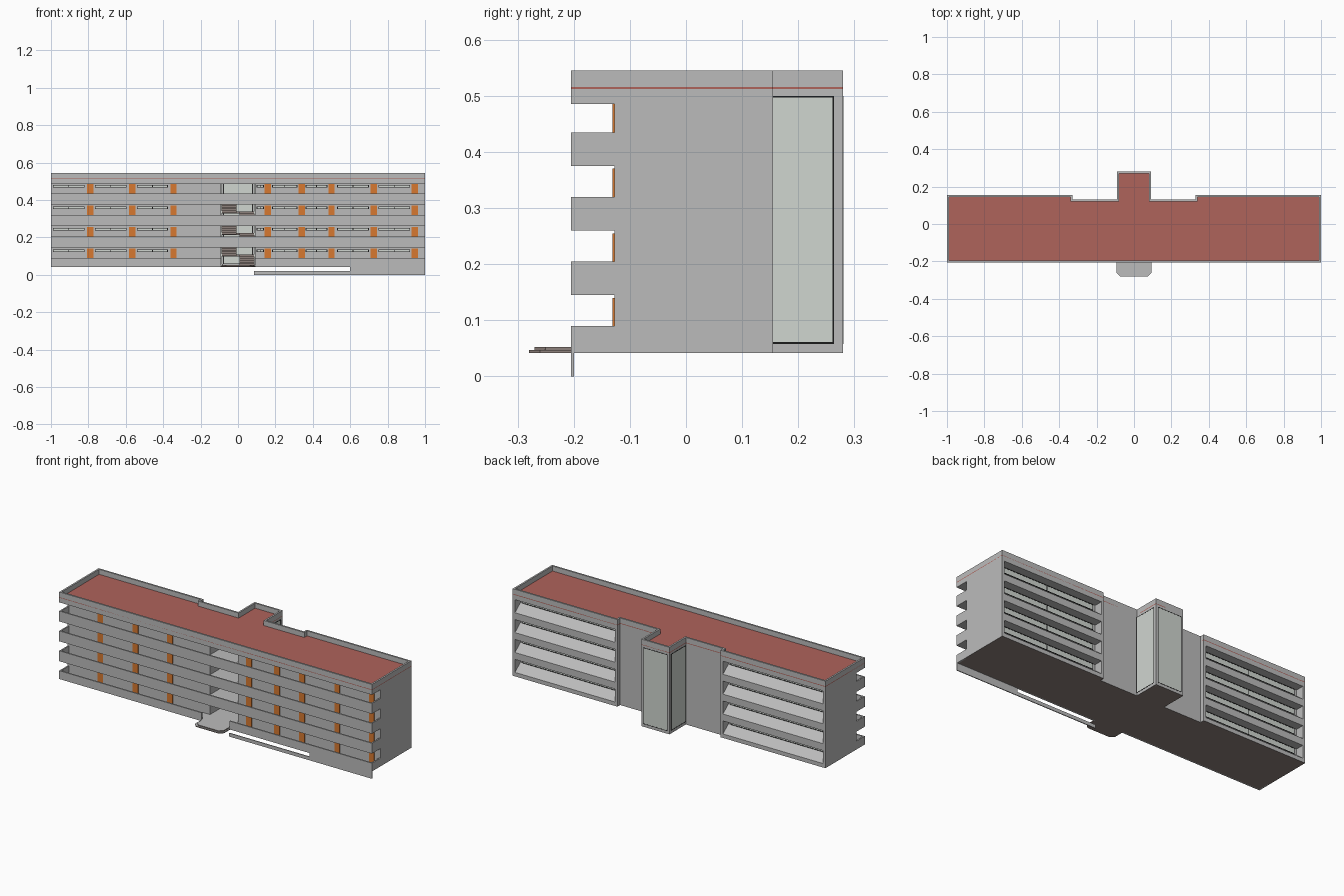
import bpy, bmesh

if "Cube" in bpy.data.objects:
    bpy.data.objects.remove(bpy.data.objects["Cube"])


def material(name, r, g, b):
    m = bpy.data.materials.new(name)
    m.diffuse_color = (r, g, b, 1)
    m.use_nodes = True
    m.node_tree.nodes["Principled BSDF"].inputs["Base Color"].default_value = m.diffuse_color
    return m


WALL = material("grey_concrete", .50, .50, .50)
ROOF = material("red_roof", .43, .125, .105)
GLASS = material("pale_glass", .63, .67, .63)
FRAME = material("black_frame", .01, .01, .01)
DOOR = material("orange_wood", .68, .19, .03)
STONE = material("brown_stone", .27, .22, .20)


def finish(name, bm, *mats):
    me = bpy.data.meshes.new(name)
    bm.to_mesh(me)
    bm.free()
    for m in mats:
        me.materials.append(m)
    ob = bpy.data.objects.new(name, me)
    bpy.context.collection.objects.link(ob)
    return ob


def add_prism(bm, pts, vec):
    """Extrude a flat polygon of 3D points along vec."""
    n = len(pts)
    a = [bm.verts.new(p) for p in pts]
    b = [bm.verts.new([p[i] + vec[i] for i in range(3)]) for p in pts]
    faces = [bm.faces.new(a), bm.faces.new(b)]
    faces += [bm.faces.new((a[i], a[(i + 1) % n], b[(i + 1) % n], b[i])) for i in range(n)]
    bmesh.ops.recalc_face_normals(bm, faces=faces)


def prism(name, pts, z0, z1, mat):
    bm = bmesh.new()
    add_prism(bm, [(x, y, z0) for x, y in pts], (0, 0, z1 - z0))
    return finish(name, bm, mat)


def boxes(name, items, mat):
    """Each item is (x0, x1, y0, y1, z0, z1)."""
    bm = bmesh.new()
    for x0, x1, y0, y1, z0, z1 in items:
        x0, x1 = min(x0, x1), max(x0, x1)
        add_prism(bm, [(x0, y0, z0), (x1, y0, z0), (x1, y1, z0), (x0, y1, z0)], (0, 0, z1 - z0))
    return finish(name, bm, mat)


def mirrored(items):
    return items + [(-i[1], -i[0]) + tuple(i[2:]) for i in items]


def bars(x0, x1, y0, y1, z0, z1, t=.004, e=.001):
    """Frame bars around a thin pane; the pane lies across its thinner axis."""
    if x1 - x0 > y1 - y0:
        y0, y1 = y0 - e, y1 + e
        sides = [(x0, x0 + t, y0, y1, z0, z1), (x1 - t, x1, y0, y1, z0, z1)]
    else:
        x0, x1 = x0 - e, x1 + e
        sides = [(x0, x1, y0, y0 + t, z0, z1), (x0, x1, y1 - t, y1, z0, z1)]
    return sides + [(x0, x1, y0, y1, z0, z0 + t), (x0, x1, y0, y1, z1 - t, z1)]


F, PITCH = -.205, .115          # front plane, storey height
COR, BACK, REC, TOW = -.127, .155, .13, .28
floors = [.05 + PITCH * k for k in range(4)]
half = [(1, F), (1, BACK), (.33, BACK), (.33, REC), (.09, REC), (.09, TOW)]
outline = half + [(-x, y) for x, y in reversed(half)]

# Base slab with brown underside, and roof deck
base = prism("base_slab", outline, .042, .05, WALL)
base.data.materials.append(STONE)
for p in base.data.polygons:
    p.material_index = int(p.normal.z < -.5)
prism("roof_slab", outline, .485, .512, WALL)
prism("roof_deck", outline, .512, .516, ROOF)

# Roof parapet: outline wall thickened inwards
bm = bmesh.new()
lo = [bm.verts.new((x, y, .485)) for x, y in outline]
hi = [bm.verts.new((x, y, .545)) for x, y in outline]
for i in range(len(lo)):
    j = (i + 1) % len(lo)
    bm.faces.new((lo[i], lo[j], hi[j], hi[i]))
mod = finish("roof_parapet", bm, WALL).modifiers.new("thickness", "SOLIDIFY")
mod.thickness, mod.offset, mod.use_even_offset = .01, -1, True

# Solid wings either side of the stairwell, with rear end walls
core = [(.09, COR), (1, COR), (1, .105), (.33, .105), (.33, REC), (.09, REC)]
for s, side in ((-1, "left"), (1, "right")):
    prism(side + "_wing", [(s * x, y) for x, y in core], .045, .49, WALL)
boxes("rear_end_walls", mirrored([(.985, 1, .1, BACK, .045, .49),
                                  (.33, .345, .1, BACK, .045, .49)]), WALL)

# Access balconies: slabs, thin front parapets and end parapets
slabs, rails = [], mirrored([(.09, 1, F, F + .008, .042, .09),
                             (.992, 1, F, COR, .042, .09)])
for f in floors[1:]:
    slabs.append((-1, 1, F, COR, f - .02, f))
    rails += [(-1, 1, F, F + .008, f - .02, f + .04)]
    rails += mirrored([(.992, 1, F, COR, f - .02, f + .04)])
boxes("balcony_slabs", slabs, WALL)
boxes("balcony_parapets", rails, WALL)

# Doors and high windows along the balconies
door_x = (-.79, -.565, -.345, .16, .34, .50, .725, .945)
window_x = ((-.99, -.82), (-.765, -.595), (-.54, -.375), (.1, .138),
            (.182, .318), (.362, .478), (.53, .70), (.75, .92))
doors, panes, frames = [], [], []
for f in floors:
    doors += [(x - .017, x + .017, COR - .004, COR + .002, f, f + .09) for x in door_x]
    for x0, x1 in window_x:
        pane = (x0, x1, COR - .002, COR + .002, f + .071, f + .086)
        panes.append(pane)
        frames += bars(*pane)
        xm = (x0 + x1) / 2
        frames.append((xm - .002, xm + .002, COR - .003, COR, f + .071, f + .086))
boxes("balcony_doors", doors, DOOR)
boxes("balcony_windows", panes, GLASS)
boxes("balcony_window_frames", frames, FRAME)

# Rear sloped spandrels and ribbon windows
bm = bmesh.new()
panes, frames = [], []
for k in range(4):
    top = .065 + PITCH * k
    bot = .045 if k == 0 else top - .04
    for x in (-.985, .345):
        add_prism(bm, [(x, .1, bot), (x, BACK, bot), (x, BACK, top), (x, .105, top + .04)], (.64, 0, 0))
    pane = (.36, .97, .104, .107, top + .04, top + .074)
    panes.append(pane)
    frames += bars(*pane, t=.003) + [(.663, .667, .104, .108, top + .04, top + .074)]
finish("rear_spandrels", bm, WALL)
boxes("rear_windows", mirrored(panes), GLASS)
boxes("rear_window_frames", mirrored(frames), FRAME)

# Glazed stair tower: corner posts, sills, glass
boxes("tower_posts", mirrored([(.078, .09, .264, TOW, .042, .49)])
      + mirrored([(.08, .09, REC, .27, .042, .058)])
      + [(-.09, .09, .27, TOW, .042, .058)], WALL)
side = (.086, .0905, REC, .264, .058, .50)
rear = (-.078, .078, .276, TOW + .0005, .058, .50)
boxes("tower_glass", mirrored([side]) + [rear], GLASS)
boxes("tower_frames", mirrored(bars(*side, t=.003, e=.0006)) + bars(*rear, t=.003, e=.0006), FRAME)

# Staircase: two flights and a half landing per storey
steps, N = [], 6
rise, run = PITCH / 2 / N, .03
for f in floors[:3]:
    for i in range(N):
        z = f + i * rise
        y = -.02 + i * run
        steps.append((.008, .088, y, y + run, z - .006, z + rise))
        z += PITCH / 2
        y = .16 - (i + 1) * run
        steps.append((-.088, -.008, y, y + run, z - .006, z + rise))
    steps.append((-.085, .085, .16, .25, f + PITCH / 2 - .01, f + PITCH / 2))
boxes("stairs", steps, STONE)
boxes("stair_landings", [(-.09, .09, COR, -.02, f - .015, f) for f in floors[1:]], WALL)

# Entrance platform with two chamfered steps
for name, y, w, z0, z1 in (("entrance_lower_step", -.28, .093, .042, .047),
                           ("entrance_upper_step", -.27, .085, .047, .052)):
    c = .02
    ob = prism(name, [(-w, F), (-w, y + c), (-w + c, y), (w - c, y), (w, y + c), (w, F)], z0, z1, STONE)
    ob.data.materials.append(WALL)
    for p in ob.data.polygons:
        p.material_index = int(p.normal.z > .5)

# Low front plinth wall with a long slot
boxes("front_plinth", [(.6, 1, F, F + .005, 0, .045), (.085, .6, F, F + .005, 0, .02)], WALL)
